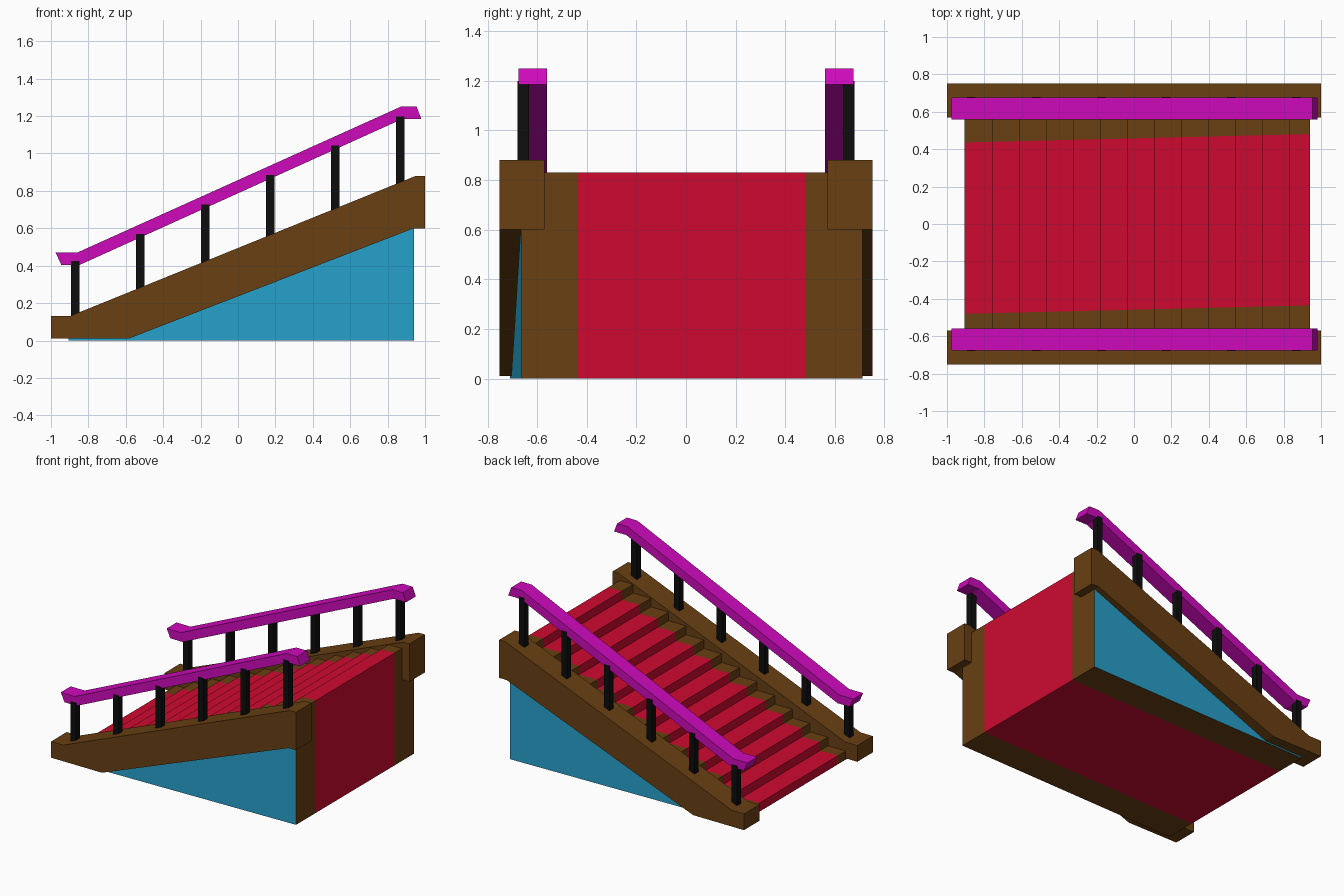
import bpy, bmesh

if "Cube" in bpy.data.objects:
    bpy.data.objects.remove(bpy.data.objects["Cube"])


def material(name, color):
    m = bpy.data.materials.new(name)
    m.diffuse_color = (*color, 1)
    m.use_nodes = True
    m.node_tree.nodes["Principled BSDF"].inputs["Base Color"].default_value = m.diffuse_color
    return m


BROWN = material("wood", (0.14, 0.05, 0.006))
RED = material("carpet", (0.62, 0.003, 0.03))
BLUE = material("blue_panel", (0.02, 0.36, 0.60))
BLACK = material("black_metal", (0.004, 0.004, 0.004))
MAGENTA = material("magenta", (0.62, 0.003, 0.50))


def extrude_profile(name, profile, ys, mats, strip_mats, cap_mat, skew=0.0):
    """Sweep an xz profile through the y stations, one material per strip."""
    bm = bmesh.new()
    rings = [[bm.verts.new((x, y + skew * x, z)) for x, z in profile] for y in ys]
    n = len(profile)
    for a, b, mi in zip(rings, rings[1:], strip_mats):
        for i in range(n):
            j = (i + 1) % n
            bm.faces.new((a[i], a[j], b[j], b[i])).material_index = mi
    for ring in (rings[0], rings[-1]):
        bm.faces.new(ring).material_index = cap_mat
    bmesh.ops.recalc_face_normals(bm, faces=bm.faces)
    me = bpy.data.meshes.new(name)
    bm.to_mesh(me)
    bm.free()
    for m in mats:
        me.materials.append(m)
    ob = bpy.data.objects.new(name, me)
    bpy.context.collection.objects.link(ob)
    return ob


# Stepped body: wood edges, red carpet band, blue side panels
STEPS, X0, X1, TOP, RUN = 13, -0.905, 0.94, 0.83, 0.1447
profile = [(X1, 0), (X0, 0)]
for i in range(STEPS):
    z = TOP * (i + 1) / STEPS
    x_end = X1 if i == STEPS - 1 else X0 + RUN * (i + 1)
    profile += [(X0 + RUN * i, z), (x_end, z)]
extrude_profile("stair_body", profile, (-0.688, -0.458, 0.458, 0.688),
                (BROWN, RED, BLUE), (0, 1, 0), 2, skew=0.0245)

STRINGER = [(-1, 0.01), (-1, 0.13), (-0.9, 0.13), (0.95, 0.88), (1, 0.88),
            (1, 0.6), (0.94, 0.6), (-0.585, 0.01)]
RAIL = [(-0.945, 0.405), (-0.975, 0.47), (-0.86, 0.47), (0.87, 1.25),
        (0.955, 1.25), (0.98, 1.185), (0.88, 1.185), (-0.845, 0.405)]

for side, s in (("front", -1), ("back", 1)):
    # Side stringer and handrail
    extrude_profile(side + "_stringer", STRINGER, (s * 0.57, s * 0.752), (BROWN,), (0,), 0)
    extrude_profile(side + "_handrail", RAIL, (s * 0.56, s * 0.675), (MAGENTA,), (0,), 0)
    # Balusters between stringer and rail
    for i in range(6):
        x = -0.87 + 0.3475 * i
        lo = 0.13 + 0.4054 * (x + 0.9) - 0.03
        hi = 0.405 + 0.452 * max(x + 0.845, 0) + 0.02
        w = 0.0225
        box = [(x - w, lo), (x + w, lo), (x + w, hi), (x - w, hi)]
        extrude_profile(f"{side}_baluster_{i + 1}", box, (s * 0.632, s * 0.68), (BLACK,), (0,), 0)
